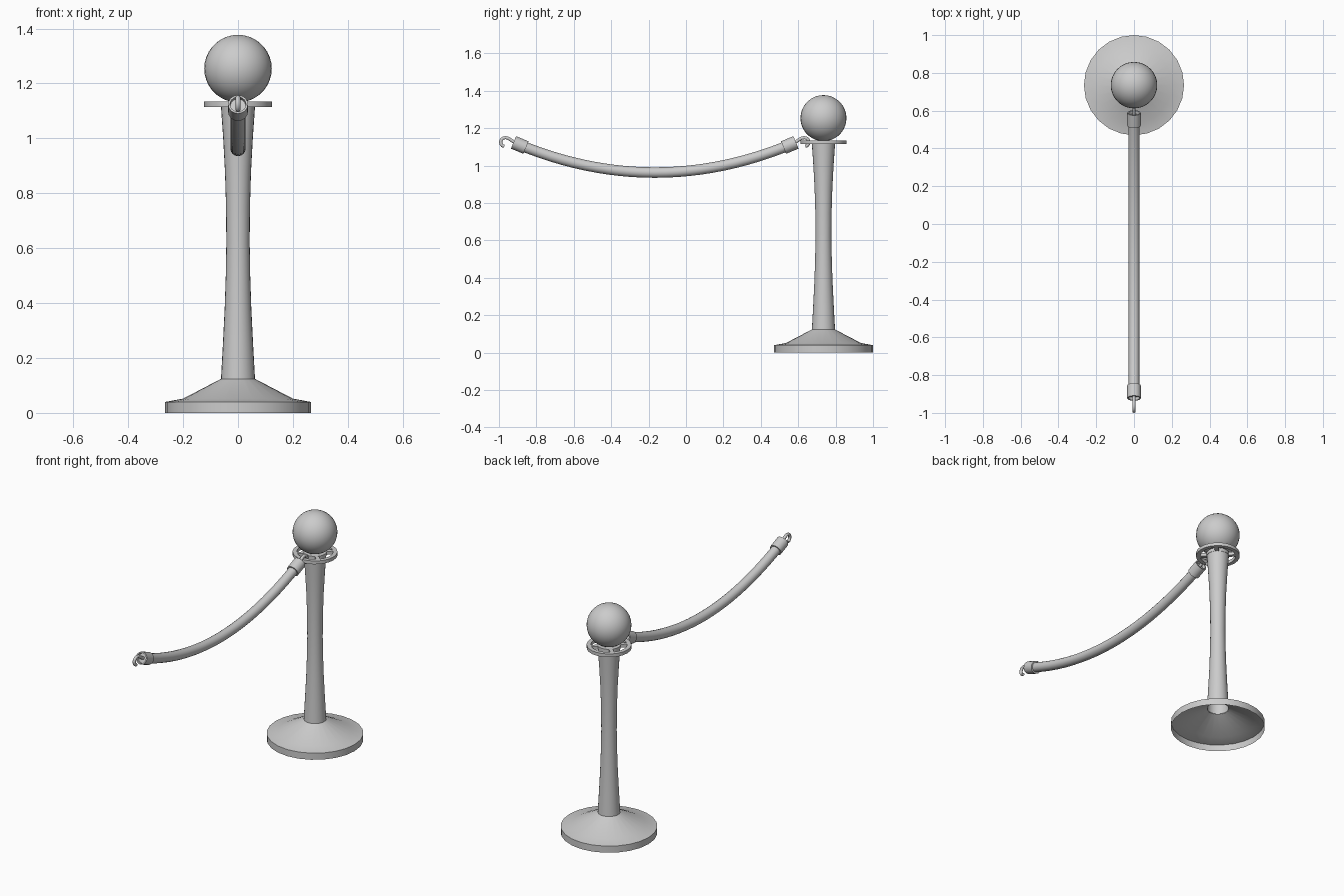
import bpy, bmesh
from math import sin, cos, pi, atan2
from mathutils import Vector

if "Cube" in bpy.data.objects:
    bpy.data.objects.remove(bpy.data.objects["Cube"])

POST_Y = 0.735      # centre of the post
MID_Y = -0.167      # lowest point of the rope


def finish(bm, name, loc=(0, 0, 0), rot_x=0.0, angle=0.55):
    bmesh.ops.recalc_face_normals(bm, faces=bm.faces)
    me = bpy.data.meshes.new(name)
    bm.to_mesh(me)
    bm.free()
    ob = bpy.data.objects.new(name, me)
    bpy.context.collection.objects.link(ob)
    ob.location = loc
    ob.rotation_euler.x = rot_x
    bpy.ops.object.select_all(action='DESELECT')
    ob.select_set(True)
    bpy.context.view_layer.objects.active = ob
    bpy.ops.object.shade_smooth_by_angle(angle=angle)
    return ob


def bridge(bm, rings, loop=False):
    n = len(rings[0])
    pairs = list(zip(rings, rings[1:] + rings[:1])) if loop else list(zip(rings, rings[1:]))
    for a, b in pairs:
        for i in range(n):
            j = (i + 1) % n
            bm.faces.new((a[i], a[j], b[j], b[i]))


def lathe(name, profile, loc, n=24, closed=False, rot_x=0.0):
    bm = bmesh.new()
    rings = [[bm.verts.new((r * cos(2 * pi * i / n), r * sin(2 * pi * i / n), z))
              for i in range(n)] for r, z in profile]
    bridge(bm, rings, closed)
    return finish(bm, name, loc, rot_x)


def tube(name, path, radius, n=16):
    """Round tube along (y, z) points."""
    bm = bmesh.new()
    rings = []
    for k, (y, z) in enumerate(path):
        p, q = path[max(k - 1, 0)], path[min(k + 1, len(path) - 1)]
        t = Vector((0, q[0] - p[0], q[1] - p[1])).normalized()
        side = Vector((1, 0, 0))
        up = side.cross(t)
        rings.append([bm.verts.new(Vector((0, y, z)) + radius *
                      (side * cos(2 * pi * i / n) + up * sin(2 * pi * i / n)))
                      for i in range(n)])
    bridge(bm, rings)
    bm.faces.new(rings[0])
    bm.faces.new(rings[-1])
    return finish(bm, name, angle=0.9)


post = (0, POST_Y, 0)

# Hollow flared base and waisted post
lathe("base", [(0.265, 0), (0.265, 0.04), (0.2, 0.052), (0.06, 0.125)], post)
lathe("post", [(0.062, 0.123), (0.055, 0.25), (0.0485, 0.38), (0.0445, 0.5), (0.0425, 0.62),
               (0.0435, 0.75), (0.0475, 0.88), (0.054, 1.0), (0.062, 1.115)], post)

# Hook ring: hub, rim and spokes
lathe("ring_hub", [(0.002, 1.115), (0.064, 1.115), (0.064, 1.135), (0.002, 1.135)],
      post, closed=True)
lathe("ring_rim", [(0.1, 1.115), (0.123, 1.115), (0.123, 1.135), (0.1, 1.135)],
      post, closed=True)
bm = bmesh.new()
for k in range(4):
    a = pi / 4 + k * pi / 2
    new = bmesh.ops.create_cube(bm, size=1)["verts"]
    for v in new:
        x, y = 0.0825 + v.co.x * 0.05, v.co.y * 0.022
        v.co = (x * cos(a) - y * sin(a), x * sin(a) + y * cos(a), 1.125 + v.co.z * 0.0196)
finish(bm, "ring_spokes", post)

# Ball finial
bm = bmesh.new()
bmesh.ops.create_uvsphere(bm, u_segments=32, v_segments=18, radius=0.123)
finish(bm, "ball_finial", (0, POST_Y, 1.254))

# Sagging rope
HALF, SAG = 0.74, 0.283
rope = [(MID_Y + HALF * t / 12, 0.963 + SAG * (HALF * t / 12) ** 2) for t in range(-12, 13)]
tube("rope", rope, 0.028)

# End collars and hooks, mirrored about the middle of the rope
hook = [(0.72, 1.112), (0.747, 1.122), (0.772, 1.139), (0.785, 1.147), (0.798, 1.15),
        (0.811, 1.147), (0.82, 1.139), (0.824, 1.128), (0.822, 1.116), (0.815, 1.107),
        (0.805, 1.103)]
d = 0.722
theta = atan2(2 * SAG * d, 1)
for s, tag in ((-1, "free"), (1, "post")):
    lathe("collar_" + tag,
          [(0.026, -0.036), (0.036, -0.036), (0.036, 0.036), (0.029, 0.036)],
          (0, MID_Y + s * d, 0.963 + SAG * d * d), n=20, closed=True,
          rot_x=-s * (pi / 2 - theta))
    tube("hook_" + tag, [(MID_Y + s * y, z) for y, z in hook], 0.009, n=10)
